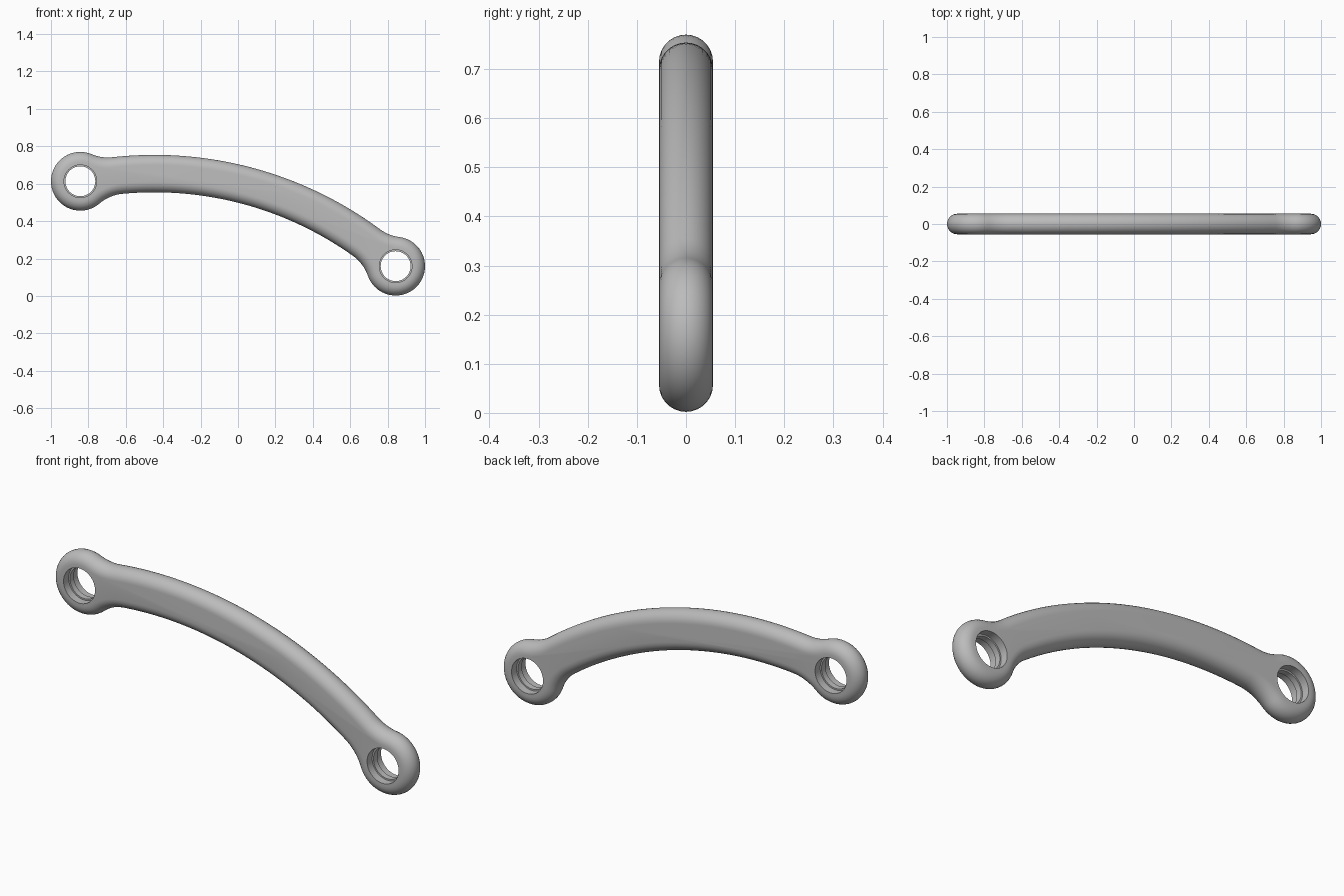
import bpy
import bmesh
from math import sin, cos, pi, tau, atan2, acos, asin, hypot, radians
from mathutils import Matrix, Vector

cube = bpy.data.objects.get("Cube")
if cube:
    bpy.data.objects.remove(cube, do_unlink=True)

# Main dimensions
EYE_X, EYE_HIGH, EYE_LOW = 0.843, 0.613, 0.159
EYE_RADIUS, BAR_HALF, FILLET = 0.157, 0.1, 0.22
ROUND = 0.055                      # edge rounding, also half the thickness
BEND = 1.93                        # radius of the bar's centre line
BORE, LIP = 0.0875, 0.08
span = hypot(2 * EYE_X, EYE_HIGH - EYE_LOW)
tilt = atan2(EYE_HIGH - EYE_LOW, 2 * EYE_X)
half_angle = asin(span / 2 / BEND)

grey = bpy.data.materials.new("satin grey")
grey.use_nodes = True
colour = (0.5, 0.5, 0.5, 1)
grey.diffuse_color = colour
grey.node_tree.nodes["Principled BSDF"].inputs["Base Color"].default_value = colour


def polar(radius, angle):
    """Point on a circle about the bend centre, angle measured from up."""
    return Vector((radius * sin(angle), radius * cos(angle)))


def arc(centre, radius, start, sweep, count):
    return [centre + radius * Vector((cos(start + sweep * i / count),
                                      sin(start + sweep * i / count)))
            for i in range(count + 1)]


def heading(v):
    return atan2(v.y, v.x)


def outline(inset):
    """Closed outline of bar, fillets and eyes, shrunk by inset."""
    r, h, f = EYE_RADIUS - inset, BAR_HALF - inset, FILLET + inset
    eye = polar(BEND, half_angle)
    sides = {}
    for k in (1, -1):
        dist = BEND + k * (h + f)
        phi = acos((dist**2 + BEND**2 - (r + f)**2) / (2 * dist * BEND))
        end = half_angle - phi
        centre = polar(dist, end)
        a0, a1 = heading(-k * centre), heading(eye - centre)
        sweep = (a1 - a0 + pi) % tau - pi
        bar = [polar(BEND + k * h, end * i / 20) for i in range(20)]
        sides[k] = (bar + arc(centre, f, a0, sweep, 8), heading(centre - eye))
    (upper, a0), (lower, a1) = sides[1], sides[-1]
    rim = arc(eye, r, a0, -((a0 - a1) % tau), 40)[1:-1]
    half = upper + rim + lower[::-1]
    mirrored = [Vector((-p.x, p.y)) for p in half[-2:0:-1]]
    return half + mirrored


def finish(bm, name):
    bmesh.ops.recalc_face_normals(bm, faces=bm.faces)
    mesh = bpy.data.meshes.new(name)
    bm.to_mesh(mesh)
    bm.free()
    obj = bpy.data.objects.new(name, mesh)
    bpy.context.collection.objects.link(obj)
    mesh.materials.append(grey)
    return obj


def skin(bm, rings):
    for a, b in zip(rings, rings[1:]):
        for i in range(len(a)):
            j = (i + 1) % len(a)
            bm.faces.new((a[i], a[j], b[j], b[i]))
    bm.faces.new(rings[0])
    bm.faces.new(rings[-1])


# Arched link body: stacked outlines give the fully rounded edge
bm = bmesh.new()
rings = []
for step in range(-7, 8):
    a = step / 7 * pi / 2
    rings.append([bm.verts.new((p.x, ROUND * sin(a), p.y))
                  for p in outline(ROUND * (1 - cos(a)))])
skin(bm, rings)
drop = BEND * cos(half_angle)
bm.transform(Matrix.Translation((0, 0, (EYE_HIGH + EYE_LOW) / 2))
             @ Matrix.Rotation(tilt, 4, 'Y')
             @ Matrix.Translation((0, 0, -drop)))
link = finish(bm, "arched_link")


# Stepped bore through each eye, with a narrow lip in the middle
def bore_cutter(name, x, z):
    bm = bmesh.new()
    profile = [(-0.1, BORE), (-0.015, BORE), (-0.015, LIP),
               (0.015, LIP), (0.015, BORE), (0.1, BORE)]
    skin(bm, [[bm.verts.new((x + r * cos(tau * i / 48), y, z + r * sin(tau * i / 48)))
               for i in range(48)] for y, r in profile])
    cutter = finish(bm, name)
    cutter.hide_render = True
    return cutter


for name, x, z in (("right_bore_cutter", -EYE_X, EYE_HIGH),
                   ("left_bore_cutter", EYE_X, EYE_LOW)):
    cutter = bore_cutter(name, x, z)
    mod = link.modifiers.new(name, 'BOOLEAN')
    mod.operation, mod.solver, mod.object = 'DIFFERENCE', 'EXACT', cutter
    bpy.ops.object.select_all(action='DESELECT')
    bpy.context.view_layer.objects.active = link
    link.select_set(True)
    bpy.ops.object.modifier_apply(modifier=name)
    bpy.data.objects.remove(cutter, do_unlink=True)

bpy.ops.object.shade_smooth_by_angle(angle=radians(35))
